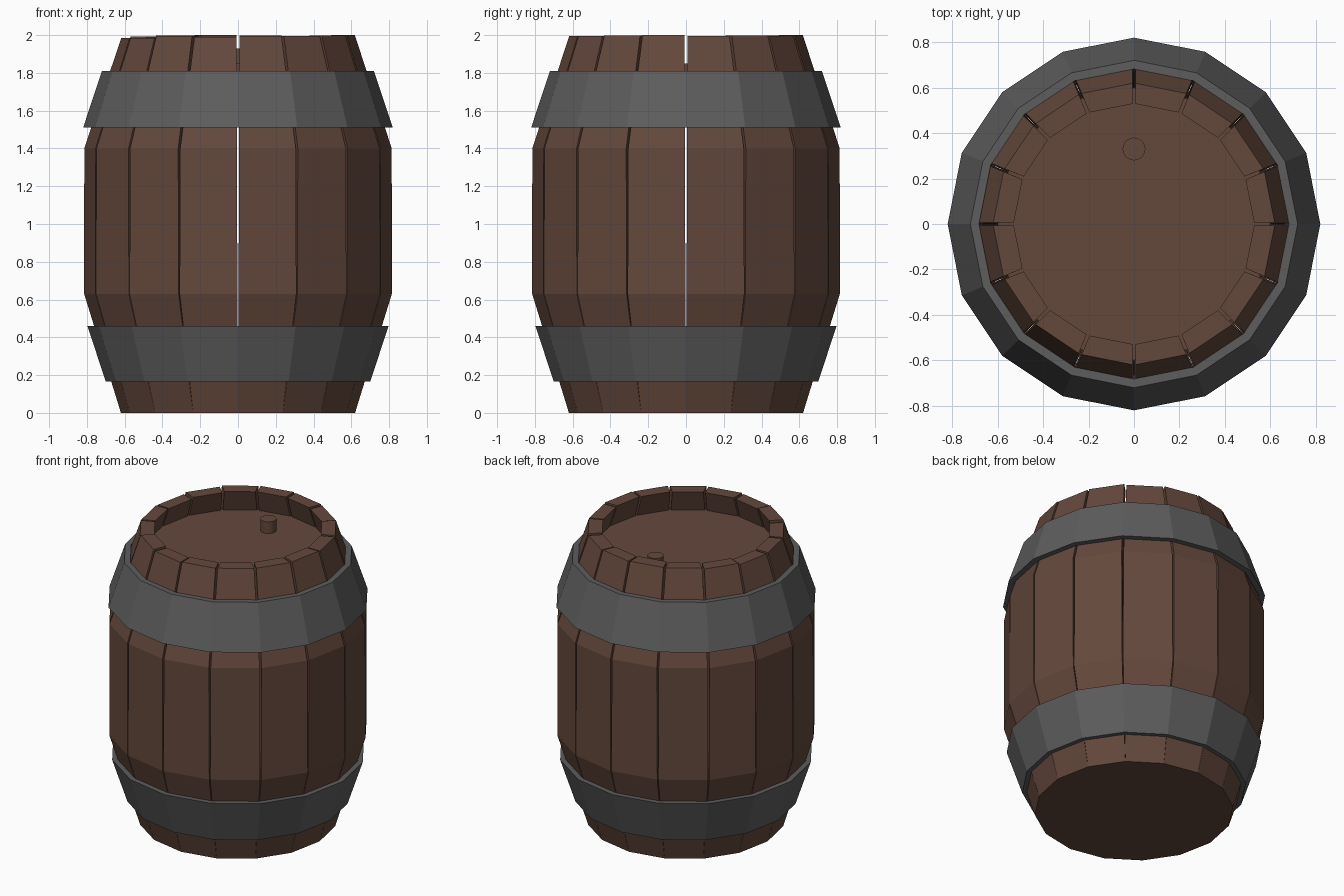
import bpy, bmesh, math, random
from mathutils import Vector

random.seed(4)
SIDES = 16
STEP = 2 * math.pi / SIDES

cube = bpy.data.objects.get("Cube")
if cube:
    bpy.data.objects.remove(cube)


def material(name, rgb):
    m = bpy.data.materials.new(name)
    m.use_nodes = True
    m.diffuse_color = (*rgb, 1)
    m.node_tree.nodes["Principled BSDF"].inputs["Base Color"].default_value = (*rgb, 1)
    return m


wood = material("brown wood", (0.127, 0.065, 0.045))
iron = material("dark iron", (0.109, 0.109, 0.109))


def finish(name, bm, mat):
    bmesh.ops.recalc_face_normals(bm, faces=bm.faces)
    mesh = bpy.data.meshes.new(name)
    bm.to_mesh(mesh)
    bm.free()
    mesh.materials.append(mat)
    obj = bpy.data.objects.new(name, mesh)
    bpy.context.collection.objects.link(obj)
    return obj


def polar(r, a, z):
    return Vector((r * math.cos(a), r * math.sin(a), z))


def skin(bm, rings, closed=False):
    """Bridge rings of equal length; cap the two ends or join them in a loop."""
    vs = [[bm.verts.new(p) for p in ring] for ring in rings]
    n = len(vs[0])
    pairs = list(zip(vs, vs[1:]))
    if closed:
        pairs.append((vs[-1], vs[0]))
    else:
        bm.faces.new(vs[0])
        bm.faces.new(vs[-1])
    for a, b in pairs:
        for i in range(n):
            j = (i + 1) % n
            bm.faces.new((a[i], a[j], b[j], b[i]))


def circle(r, z, n=SIDES):
    return [polar(r, i * 2 * math.pi / n, z) for i in range(n)]


# Bowed staves: height, outer radius, inner radius, half gap at the seams
PROFILE = [(0.02, 0.626, 0.53, 0.0005), (0.63, 0.815, 0.725, 0.003),
           (1.40, 0.815, 0.725, 0.006), (2.0, 0.62, 0.53, 0.007)]
for k in range(SIDES):
    a0, a1 = k * STEP, (k + 1) * STEP
    mid = (a0 + a1) / 2
    side = Vector((-math.sin(mid), math.cos(mid), 0))
    drop = 0 if k in (4, 15) else random.uniform(0.0, 0.02)
    rings = []
    for i, (z, outer, inner, gap) in enumerate(PROFILE):
        if i == 3:
            z -= drop
        rings.append([polar(outer, a0, z) + side * gap, polar(outer, a1, z) - side * gap,
                      polar(inner, a1, z) - side * gap, polar(inner, a0, z) + side * gap])
    bm = bmesh.new()
    skin(bm, rings)
    finish(f"stave_{k + 1}", bm, wood)

# Base and sunken lid
for name, r0, z0, r1, z1 in (("base", 0.62, 0, 0.626, 0.02), ("lid", 0.60, 1.81, 0.60, 1.85)):
    bm = bmesh.new()
    skin(bm, [circle(r0, z0), circle(r1, z1)])
    finish(name, bm, wood)

# Stopper peg in the lid
bm = bmesh.new()
skin(bm, [circle(0.05, 1.83, 24), circle(0.05, 1.93, 24)])
peg = finish("stopper_peg", bm, wood)
peg.location.y = 0.33
for f in peg.data.polygons:
    f.use_smooth = len(f.vertices) == 4

# Tapered iron hoops
THICK = 0.038
for name, z0, r0, z1, r1 in (("lower_hoop", 0.165, 0.70, 0.46, 0.797),
                             ("upper_hoop", 1.51, 0.82, 1.81, 0.72)):
    bm = bmesh.new()
    skin(bm, [circle(r0, z0), circle(r1, z1),
              circle(r1 - THICK, z1), circle(r0 - THICK, z0)], closed=True)
    finish(name, bm, iron)
